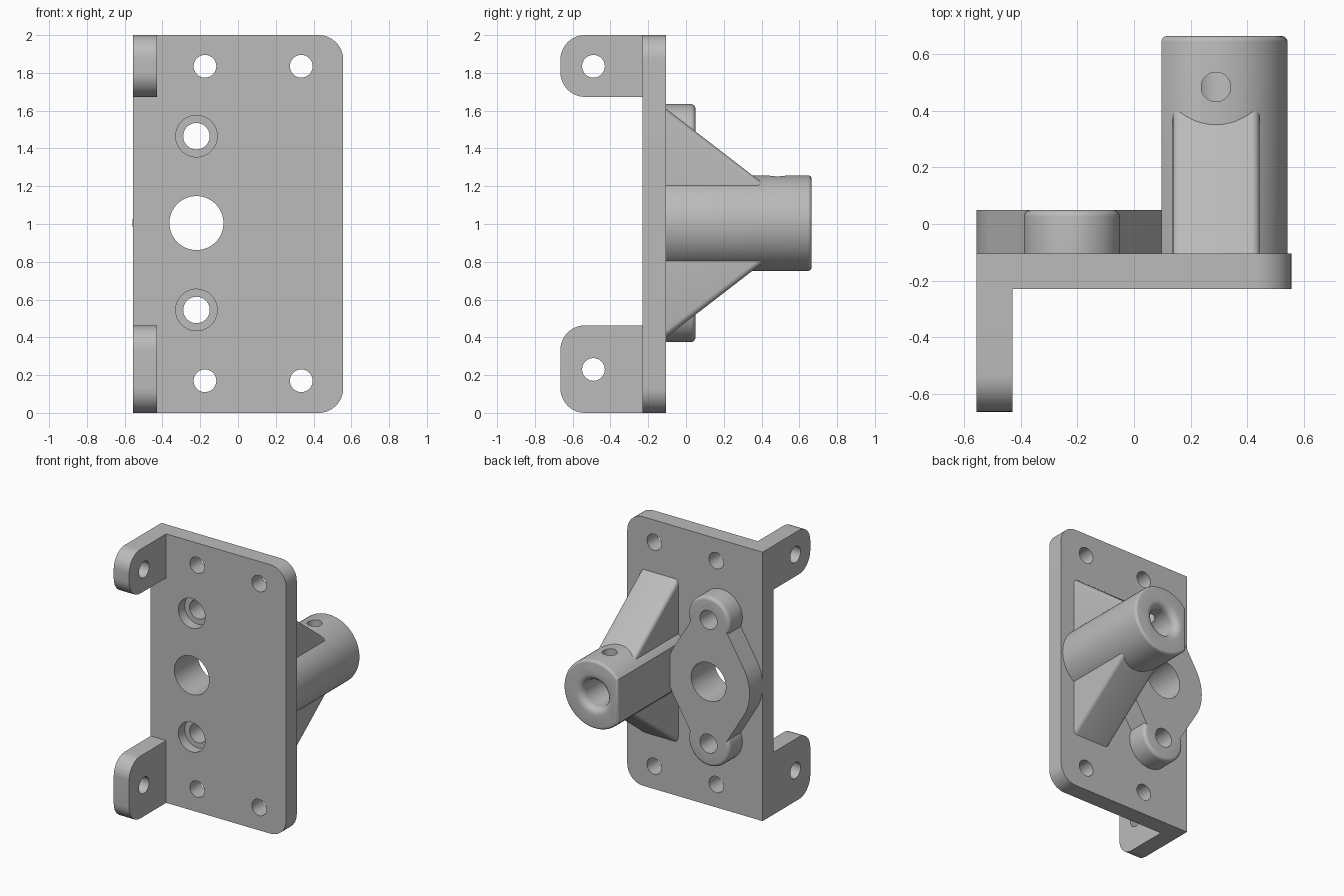
import bpy, bmesh
from math import pi, sin, cos, acos
from mathutils import Vector, Matrix

cube = bpy.data.objects.get("Cube")
if cube:
    bpy.data.objects.remove(cube, do_unlink=True)

grey = bpy.data.materials.new("plain grey")
grey.use_nodes = True
GREY = (0.5, 0.5, 0.5, 1)
grey.diffuse_color = GREY
grey.node_tree.nodes["Principled BSDF"].inputs["Base Color"].default_value = GREY

BACK, FRONT = -0.105, -0.23      # the two faces of the plate
MID = 1.005                      # height of the boss and flange centre
FLANGE_X, BOSS_X = -0.22, 0.29
EAR = 0.46                       # ear distance from the flange centre
SEGS = 64


def arc(cx, cz, r, start, end, n):
    """Points on an arc, the angle measured from +z towards +x."""
    steps = [start + (end - start) * i / n for i in range(n + 1)]
    return [(cx + r * sin(a), cz + r * cos(a)) for a in steps]


def rounded(corners):
    """Right-angled outline from (a, b, radius) corners."""
    out = []
    for i, (a, b, r) in enumerate(corners):
        p = Vector((a, b))
        if not r:
            out.append(p)
            continue
        u = (Vector(corners[i - 1][:2]) - p).normalized()
        v = (Vector(corners[(i + 1) % len(corners)][:2]) - p).normalized()
        c = p + r * (u + v)
        out += [c - r * (v * cos(k * pi / 24) + u * sin(k * pi / 24)) for k in range(13)]
    return out


def finish(name, bm):
    bmesh.ops.recalc_face_normals(bm, faces=bm.faces)
    mesh = bpy.data.meshes.new(name)
    bm.to_mesh(mesh)
    bm.free()
    mesh.materials.append(grey)
    obj = bpy.data.objects.new(name, mesh)
    bpy.context.collection.objects.link(obj)
    return obj


def prism(name, outline, lo, hi, axis="y", bevel=0, pick=None):
    """Extrude an outline along an axis, rounding the edges that pick accepts."""
    bm = bmesh.new()
    place = (lambda a, b, d: (a, d, b)) if axis == "y" else (lambda a, b, d: (d, a, b))
    face = bm.faces.new([bm.verts.new(place(a, b, lo)) for a, b in outline])
    new = bmesh.ops.extrude_face_region(bm, geom=[face])["geom"]
    shift = Vector(place(0, 0, hi - lo))
    bmesh.ops.translate(bm, vec=shift, verts=[g for g in new if isinstance(g, bmesh.types.BMVert)])
    bmesh.ops.recalc_face_normals(bm, faces=bm.faces)
    if bevel:
        bmesh.ops.bevel(bm, geom=[e for e in bm.edges if pick(*[v.co for v in e.verts])],
                        offset=bevel, segments=5, profile=0.5, affect="EDGES")
    return finish(name, bm)


def rod(axis, centre, r, length):
    """Round cutter along an axis."""
    bm = bmesh.new()
    turn = {"x": Matrix.Rotation(pi / 2, 4, "Y"), "y": Matrix.Rotation(pi / 2, 4, "X"),
            "z": Matrix.Identity(4)}[axis]
    bmesh.ops.create_cone(bm, cap_ends=True, segments=SEGS, radius1=r, radius2=r, depth=length,
                          matrix=Matrix.Translation(centre) @ turn)
    return finish("cutter", bm)


def combine(obj, other, operation="DIFFERENCE"):
    mod = obj.modifiers.new("combine", "BOOLEAN")
    mod.operation, mod.object, mod.solver = operation, other, "EXACT"
    bpy.context.view_layer.objects.active = obj
    bpy.ops.object.modifier_apply(modifier=mod.name)
    bpy.data.objects.remove(other, do_unlink=True)


def at_end(y):
    return lambda p, q: abs(p.y - y) < 1e-4 and abs(q.y - y) < 1e-4


# Mounting plate, with screw holes, a large hole and two counterbores
plate = prism("mounting_plate", rounded([(-0.557, 0, 0), (0.557, 0, 0.13), (0.557, 2, 0.13),
                                         (-0.557, 2, 0)]), FRONT, BACK)
for x in (-0.175, 0.335):
    for z in (0.17, 1.835):
        combine(plate, rod("y", (x, BACK, z), 0.06, 1))
combine(plate, rod("y", (FLANGE_X, 0, MID), 0.143, 1))
for s in (-1, 1):
    z = MID + s * EAR
    combine(plate, rod("y", (FLANGE_X, 0, z), 0.07, 1))
    combine(plate, rod("y", (FLANGE_X, FRONT, z), 0.11, 0.15))

# Hinge tabs at the front
for name, lo, hi, hole in (("lower_tab", 0, 0.463, 0.23), ("upper_tab", 1.673, 2, 1.835)):
    tab = prism(name, rounded([(FRONT, lo, 0), (FRONT, hi, 0), (-0.665, hi, 0.13),
                               (-0.665, lo, 0.13)]), -0.557, -0.43, "x")
    combine(tab, rod("x", (-0.5, -0.49, hole), 0.06, 1))

# Flange: a round middle tapering to two rounded ears
R, r, top = 0.338, 0.1, 0.05
t = acos((R - r) / EAR)
outline = (arc(FLANGE_X, MID, R, t, pi - t, 24)
           + arc(FLANGE_X, MID - EAR, r, pi - t, pi + t, 12)
           + arc(FLANGE_X, MID, R, pi + t, 2 * pi - t, 24)
           + arc(FLANGE_X, MID + EAR, r, -t, t, 12))
flange = prism("flange", outline, BACK, top)
for s in (-1, 1):
    ring = arc(FLANGE_X, MID + s * EAR, 0.17, 0, 2 * pi, SEGS)[:-1]
    combine(flange, prism("ear", ring, BACK, top, bevel=0.025, pick=at_end(top)), "UNION")
for z, hole in ((MID, 0.143), (MID - EAR, 0.07), (MID + EAR, 0.07)):
    combine(flange, rod("y", (FLANGE_X, 0, z), hole, 1))

# Boss: a cylinder with one flat side and a softened end
R, end, flat = 0.253, 0.665, 0.097
a = acos((BOSS_X - flat) / R)
boss = prism("boss", arc(BOSS_X, MID, R, -pi / 2 + a, 3 * pi / 2 - a, 56), BACK, end,
             bevel=0.02, pick=at_end(end))

# Blind bore with a flared mouth, turned around the boss axis
bore, flare = 0.1, 0.05
profile = [(0, 0.15), (bore, 0.15)]
profile += [(bore + flare * (1 - cos(k * pi / 16)), end - flare * (1 - sin(k * pi / 16)))
            for k in range(9)]
profile += [(bore + flare, end + 0.1), (0, end + 0.1)]
bm = bmesh.new()
verts = [bm.verts.new((BOSS_X + d, y, MID)) for d, y in profile]
edges = [bm.edges.new(pair) for pair in zip(verts, verts[1:])]
bmesh.ops.spin(bm, geom=verts + edges, cent=(BOSS_X, 0, MID), axis=(0, 1, 0),
               angle=2 * pi, steps=SEGS, use_merge=False)
bmesh.ops.remove_doubles(bm, verts=bm.verts, dist=1e-5)
combine(boss, finish("cutter", bm))

# Cross hole through the upper wall only
combine(boss, rod("z", (BOSS_X, 0.485, MID + 0.25), 0.052, 0.5))

# Sloping ribs above and below the boss
for name, s in (("upper_rib", 1), ("lower_rib", -1)):
    side = [(BACK, 0.165), (BACK, 0.605), (0.42, 0.2), (0.42, 0.165)]
    prism(name, [(y, MID + s * h) for y, h in side], 0.137, 0.445, "x", 0.03,
          lambda p, q: abs(p.y - q.y) > 0.1 and abs(p.z - q.z) > 0.1)

# Smooth the round surfaces, keep edges sharp
bpy.ops.object.select_all(action="DESELECT")
for obj in bpy.context.collection.objects:
    if obj.type == "MESH":
        obj.select_set(True)
        bpy.context.view_layer.objects.active = obj
bpy.ops.object.shade_smooth_by_angle(angle=0.52)
